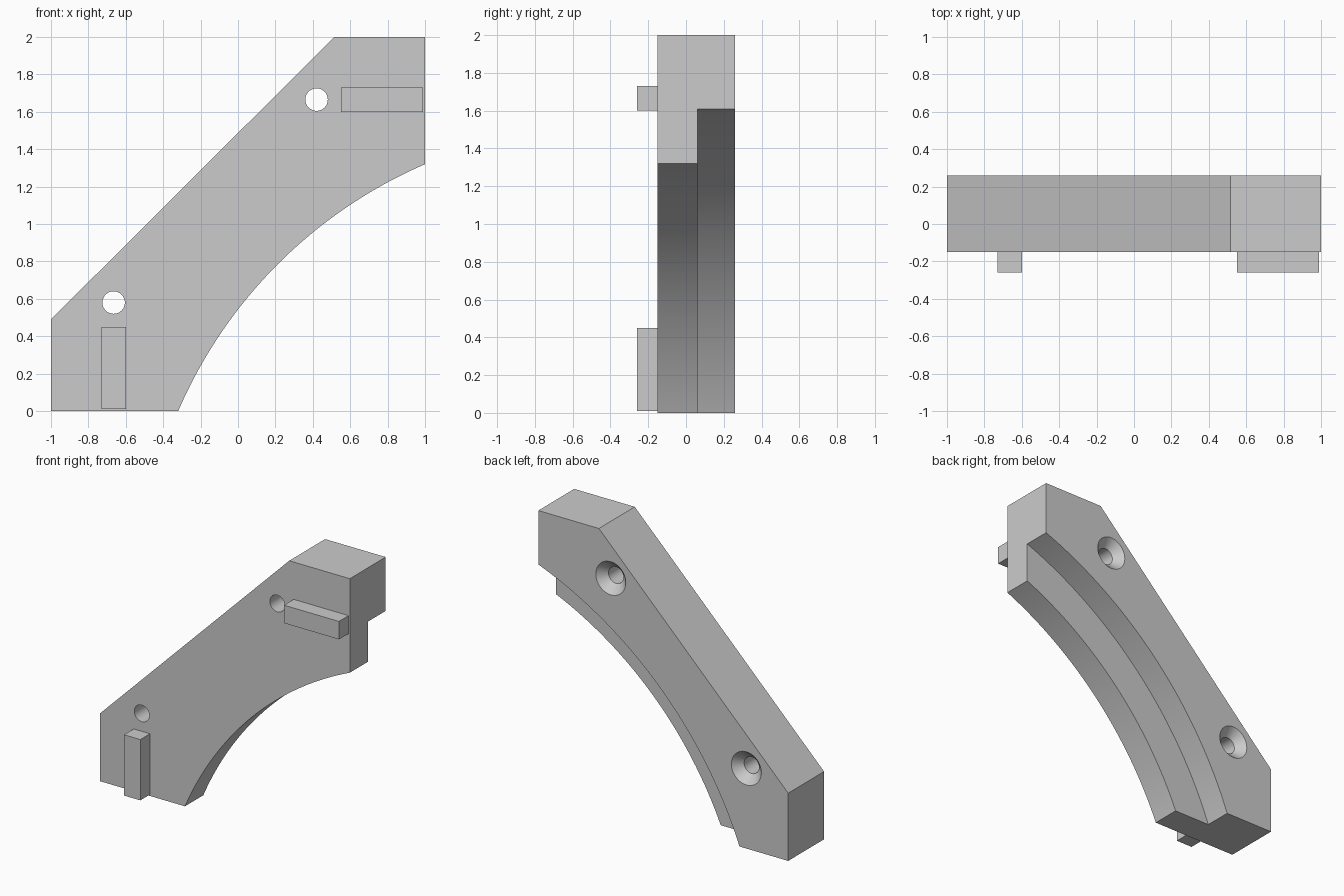
import bpy, bmesh, math

if "Cube" in bpy.data.objects:
    bpy.data.objects.remove(bpy.data.objects["Cube"])

Y_FRONT, Y_STEP, Y_BACK = -0.15, 0.06, 0.26


def mesh_object(name, bm):
    bmesh.ops.recalc_face_normals(bm, faces=bm.faces[:])
    mesh = bpy.data.meshes.new(name)
    bm.to_mesh(mesh)
    bm.free()
    obj = bpy.data.objects.new(name, mesh)
    bpy.context.collection.objects.link(obj)
    return obj


def prism(name, outline, y0, y1):
    """Extrude an (x, z) outline from y0 to y1."""
    bm = bmesh.new()
    face = bm.faces.new([bm.verts.new((x, y0, z)) for x, z in outline])
    ext = bmesh.ops.extrude_face_region(bm, geom=[face])
    moved = [g for g in ext["geom"] if isinstance(g, bmesh.types.BMVert)]
    bmesh.ops.translate(bm, verts=moved, vec=(0, y1 - y0, 0))
    return mesh_object(name, bm)


def turned(name, x, z, stations, segments):
    """Stack of rings along y, given as (y, radius) pairs, capped at both ends."""
    bm = bmesh.new()
    rings = [[bm.verts.new((x + r * math.cos(2 * math.pi * i / segments), y,
                            z + r * math.sin(2 * math.pi * i / segments)))
              for i in range(segments)] for y, r in stations]
    for a, b in zip(rings, rings[1:]):
        for i in range(segments):
            j = (i + 1) % segments
            bm.faces.new((a[i], a[j], b[j], b[i]))
    bm.faces.new(rings[0])
    bm.faces.new(rings[-1])
    return mesh_object(name, bm)


def cut(target, cutter):
    cutter.hide_render = True
    cutter.hide_set(True)
    mod = target.modifiers.new(cutter.name, 'BOOLEAN')
    mod.operation = 'DIFFERENCE'
    mod.solver = 'EXACT'
    mod.object = cutter


# Bracket body: square with one long chamfered corner
body = prism("bracket_body", [(-1, 0), (1, 0), (1, 2), (0.515, 2), (-1, 0.49)],
             Y_FRONT, Y_BACK)

# Concentric arc cuts: full-depth inner curve, then the wider rear step
cut(body, turned("inner_curve_cutter", 2, -1, [(-0.4, 2.526), (0.5, 2.526)], 360))
cut(body, turned("rear_step_cutter", 2, -1, [(Y_STEP, 2.795), (0.5, 2.795)], 360))

# Screw holes, countersunk at the back
for name, x, z in (("lower", -0.665, 0.58), ("upper", 0.42, 1.665)):
    cut(body, turned(name + "_hole_cutter", x, z,
                     [(-0.3, 0.06), (Y_BACK - 0.06, 0.06),
                      (Y_BACK, 0.12), (Y_BACK + 0.02, 0.14)], 48))

# Bake the cuts and set smooth shading on the curves
bpy.context.view_layer.update()
baked = bpy.data.meshes.new_from_object(
    body.evaluated_get(bpy.context.evaluated_depsgraph_get()))
body.modifiers.clear()
body.data = baked
for cutter in [o for o in bpy.data.objects if o.name.endswith("_cutter")]:
    bpy.data.objects.remove(cutter)
bpy.context.view_layer.objects.active = body
body.select_set(True)
bpy.ops.object.shade_smooth_by_angle(angle=math.radians(30))

# Locating keys on the front face
for name, x0, x1, z0, z1 in (("lower_key", -0.73, -0.60, 0.01, 0.45),
                             ("upper_key", 0.55, 0.99, 1.60, 1.73)):
    prism(name, [(x0, z0), (x1, z0), (x1, z1), (x0, z1)], -0.26, Y_FRONT)
